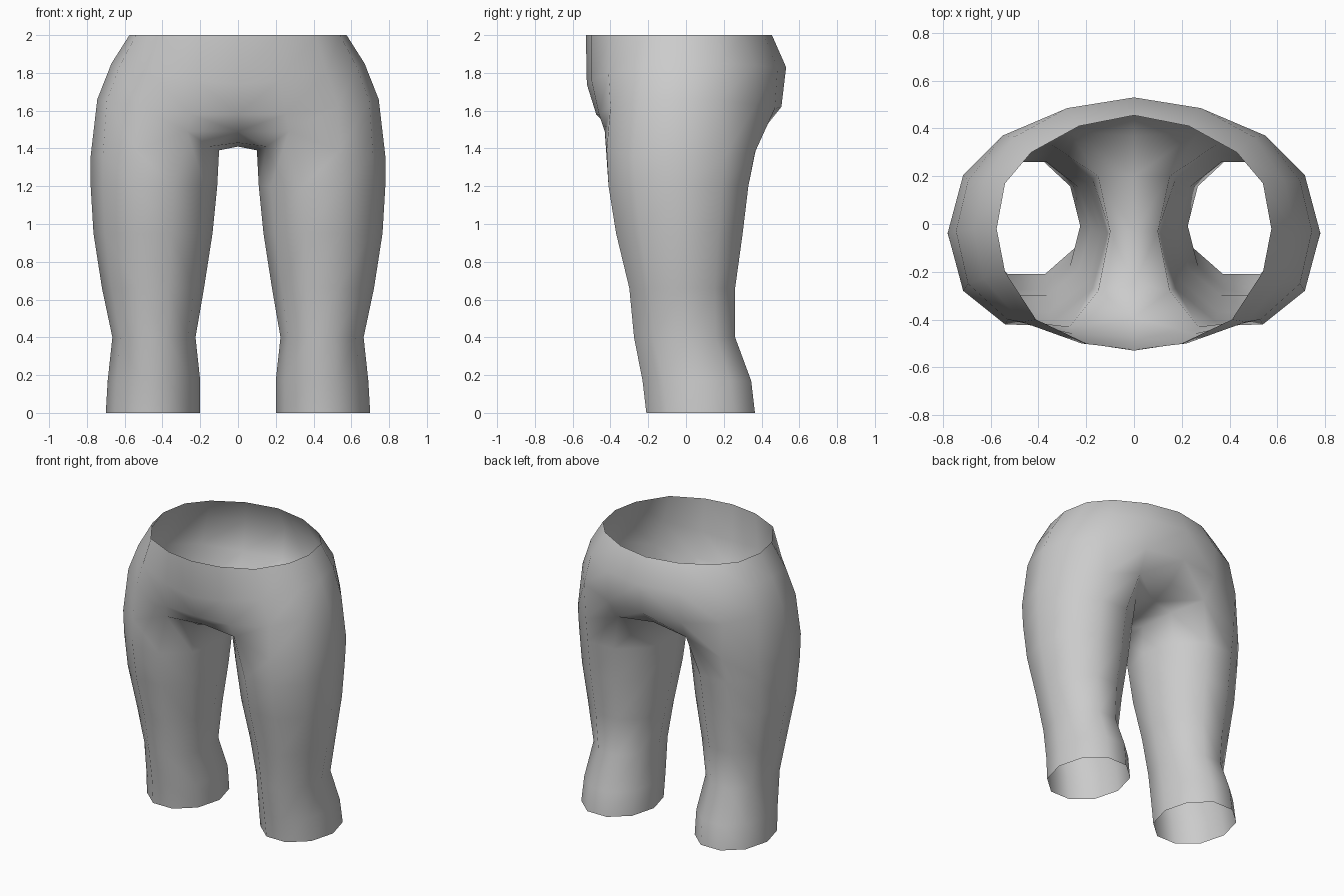
import bpy, bmesh, math

if "Cube" in bpy.data.objects:
    bpy.data.objects.remove(bpy.data.objects["Cube"])

grey = bpy.data.materials.new("light_grey")
grey.diffuse_color = (0.6, 0.6, 0.6, 1)
grey.use_nodes = True
grey.node_tree.nodes["Principled BSDF"].inputs["Base Color"].default_value = grey.diffuse_color

# Half rings of the hips, centre back round the side to centre front
waist = [(0, .455, 2), (.23, .41, 2), (.43, .30, 2), (.54, .17, 2), (.575, -.02, 2),
         (.54, -.20, 2), (.41, -.40, 2), (.20, -.50, 2), (0, -.53, 2)]
hip = [(0, .53, 1.83), (.28, .485, 1.83), (.50, .365, 1.84), (.63, .18, 1.85), (.67, -.02, 1.85),
       (.63, -.23, 1.83), (.47, -.41, 1.80), (.22, -.50, 1.76), (0, -.525, 1.74)]
seat = [(0, .505, 1.62), (.29, .47, 1.61), (.55, .37, 1.63), (.695, .18, 1.66), (.745, -.03, 1.66),
        (.695, -.25, 1.65), (.53, -.40, 1.62), (.25, -.46, 1.58), (0, -.475, 1.58)]
# Centre seam between the legs, back to front
seam = [(0, .37, 1.50), (0, .20, 1.44), (0, -.03, 1.41), (0, -.25, 1.43), (0, -.39, 1.49)]

# Leg rings: inner x, outer x, front y, back y, z
legs = [(.10, .78, -.43, .355, 1.36), (.11, .78, -.41, .33, 1.2), (.135, .765, -.37, .30, .95),
        (.18, .72, -.30, .26, .66), (.225, .665, -.275, .26, .4),
        (.20, .69, -.23, .345, .17), (.20, .70, -.21, .365, 0)]


def leg_ring(x0, x1, y0, y1, z):
    """Ten points, from the inner back round the outside to the inner side."""
    ry = (y1 - y0) / 2 / math.sin(math.radians(72))
    return [((x0 + x1) / 2 + (x1 - x0) / 2 * math.cos(math.radians(a)),
             (y0 + y1) / 2 + ry * math.sin(math.radians(a)), z)
            for a in range(108, -252, -36)]


rings = [leg_ring(*r) for r in legs]
# Shape the top of the thigh into the seat and the crotch
rings[0][0] = (.27, .385, 1.47)
rings[0][1] = (.54, .365, 1.38)
rings[0][5] = (.54, -.42, 1.39)
rings[0][6] = (.27, -.43, 1.49)
rings[0][7] = (.15, -.28, 1.41)
rings[0][8] = (.10, -.03, 1.39)
rings[0][9] = (.15, .20, 1.41)

bm = bmesh.new()


def add(points):
    return [bm.verts.new(p) for p in points]


def strip(a, b):
    for i in range(len(a) - 1):
        bm.faces.new((a[i], b[i], b[i + 1], a[i + 1]))


w, h, s, m = add(waist), add(hip), add(seat), add(seam)
legv = [add(r) for r in rings]
top = legv[0]

# Hips, down to the thigh
strip(w, h)
strip(h, s)
strip(s, [m[0]] + top[:7] + [m[4]])
# Crotch
strip([top[0], top[9], top[8], top[7], top[6]], m)
# Leg, open at the hem
for a, b in zip(legv, legv[1:]):
    strip(a + a[:1], b + b[:1])

# Mirror to the other side and weld the centre line
geo = bmesh.ops.duplicate(bm, geom=bm.verts[:] + bm.edges[:] + bm.faces[:])["geom"]
copies = [g for g in geo if isinstance(g, bmesh.types.BMVert)]
for v in copies:
    v.co.x = -v.co.x
bmesh.ops.reverse_faces(bm, faces=[g for g in geo if isinstance(g, bmesh.types.BMFace)])
centre = [v for v in bm.verts if abs(v.co.x) < 1e-5]
bmesh.ops.remove_doubles(bm, verts=centre, dist=1e-4)
bmesh.ops.recalc_face_normals(bm, faces=bm.faces[:])
# Open shell: make sure the outside faces outwards
bm.faces.ensure_lookup_table()
side = max(bm.faces, key=lambda f: f.calc_center_median().x)
if side.normal.x < 0:
    bmesh.ops.reverse_faces(bm, faces=bm.faces[:])
for f in bm.faces:
    f.smooth = True

mesh = bpy.data.meshes.new("trousers")
bm.to_mesh(mesh)
bm.free()
mesh.materials.append(grey)
bpy.context.collection.objects.link(bpy.data.objects.new("trousers", mesh))
